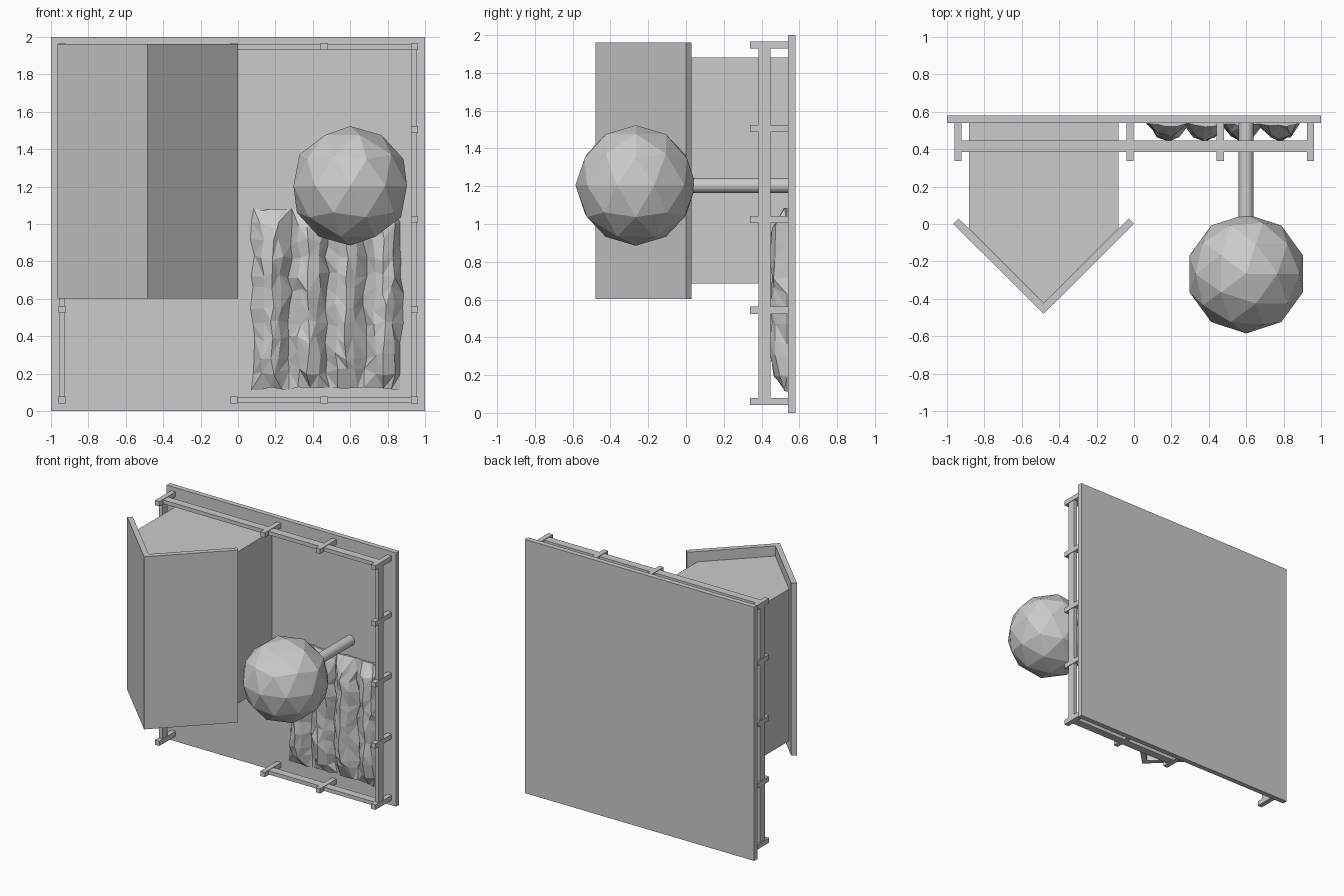
import bpy, bmesh, math, random
from mathutils import Vector

if "Cube" in bpy.data.objects:
    bpy.data.objects.remove(bpy.data.objects["Cube"])

random.seed(4)


def mesh_object(name, verts, faces):
    me = bpy.data.meshes.new(name)
    me.from_pydata(verts, [], faces)
    bm = bmesh.new()
    bm.from_mesh(me)
    bmesh.ops.recalc_face_normals(bm, faces=bm.faces)
    bm.to_mesh(me)
    bm.free()
    ob = bpy.data.objects.new(name, me)
    bpy.context.collection.objects.link(ob)
    return ob


def box(name, lo, hi):
    bpy.ops.mesh.primitive_cube_add(size=1)
    ob = bpy.context.object
    ob.name = name
    ob.location = [(a + b) / 2 for a, b in zip(lo, hi)]
    ob.scale = [b - a for a, b in zip(lo, hi)]
    return ob


def prism(name, outline, z0, z1):
    n = len(outline)
    verts = [(x, y, z) for z in (z0, z1) for x, y in outline]
    faces = [(i, (i + 1) % n, n + (i + 1) % n, n + i) for i in range(n)]
    faces += [tuple(range(n)), tuple(range(n, 2 * n))]
    return mesh_object(name, verts, faces)


# Wall panel
box("wall_panel", (-1, 0.54, 0), (1, 0.58, 2))

# Wedge-fronted housing and its folded cover
cx = -0.483
prism("housing", [(cx - .4, .545), (cx - .4, -.023), (cx, -.423),
                  (cx + .4, -.023), (cx + .4, .545)], .684, 1.882)
prism("folded_cover", [(cx - .483, .0), (cx, -.48), (cx + .483, .0),
                       (cx + .455, .029), (cx, -.423), (cx - .455, .029)], .602, 1.962)

# Standoff pegs around the border
L, M, Q, R = -.942, -.022, .461, .943
levels = (.06, .543, 1.024, 1.505, 1.948)
spots = {(x, z) for x in (L, R) for z in levels}
spots |= {(x, z) for x in (M, Q) for z in (levels[0], levels[-1])}
for x, z in sorted(spots):
    box("peg", (x - .019, .338, z - .019), (x + .019, .545, z + .019))

# Rails carried by the pegs
lo, hi, h = levels[0], levels[-1], .015
for name, x0, x1, z0, z1 in (("left_rail", L, L, lo, hi), ("right_rail", R, R, lo, hi),
                             ("top_rail", L, R, hi, hi), ("bottom_rail", M, R, lo, lo)):
    box(name, (x0 - h, .384, z0 - h), (x1 + h, .447, z1 + h))

# Faceted ball on a rod
bpy.ops.mesh.primitive_ico_sphere_add(subdivisions=2, radius=.319, location=(.6, -.266, 1.204))
bpy.context.object.name = "ball"
bpy.ops.mesh.primitive_cylinder_add(vertices=32, radius=.04, depth=.62, location=(.6, .235, 1.204),
                                    rotation=(math.pi / 2, 0, 0))
rod = bpy.context.object
rod.name = "rod"
bpy.ops.object.shade_smooth_by_angle(angle=math.radians(40))

# Crumpled padded panel with four vertical folds
depth = (.0, .06, .085, .06)
cols, rows = 17, 12
verts, faces = [], []
for j in range(rows):
    v = j / (rows - 1)
    pinch = (.12, .75)[j] if j < 2 else (.12, .8)[rows - 1 - j] if j > rows - 3 else 1
    for i in range(cols):
        d = depth[i % 4] * pinch
        edge = i in (0, cols - 1)
        x = .078 + .8 * i / (cols - 1) + random.uniform(-.014, .014)
        z = .12 + .96 * v + random.uniform(-.022, .022) * (0.4 if j in (0, rows - 1) else 1)
        y = .535 - d - (0 if edge else random.uniform(-.006, .012))
        verts.append((x, y, z))
for j in range(rows - 1):
    for i in range(cols - 1):
        a, b = j * cols + i, j * cols + i + 1
        c, d = b + cols, a + cols
        faces += [(a, b, c), (a, c, d)] if random.random() < .5 else [(a, b, d), (b, c, d)]
pad = mesh_object("padded_panel", verts, faces)
# Close the panel back to the wall
bm = bmesh.new()
bm.from_mesh(pad.data)
rim = [e for e in bm.edges if e.is_boundary]
new = bmesh.ops.extrude_edge_only(bm, edges=rim)["geom"]
for g in new:
    if isinstance(g, bmesh.types.BMVert):
        g.co.y = .545
bmesh.ops.holes_fill(bm, edges=[e for e in bm.edges if e.is_boundary], sides=0)
bmesh.ops.recalc_face_normals(bm, faces=bm.faces)
bm.to_mesh(pad.data)
bm.free()
